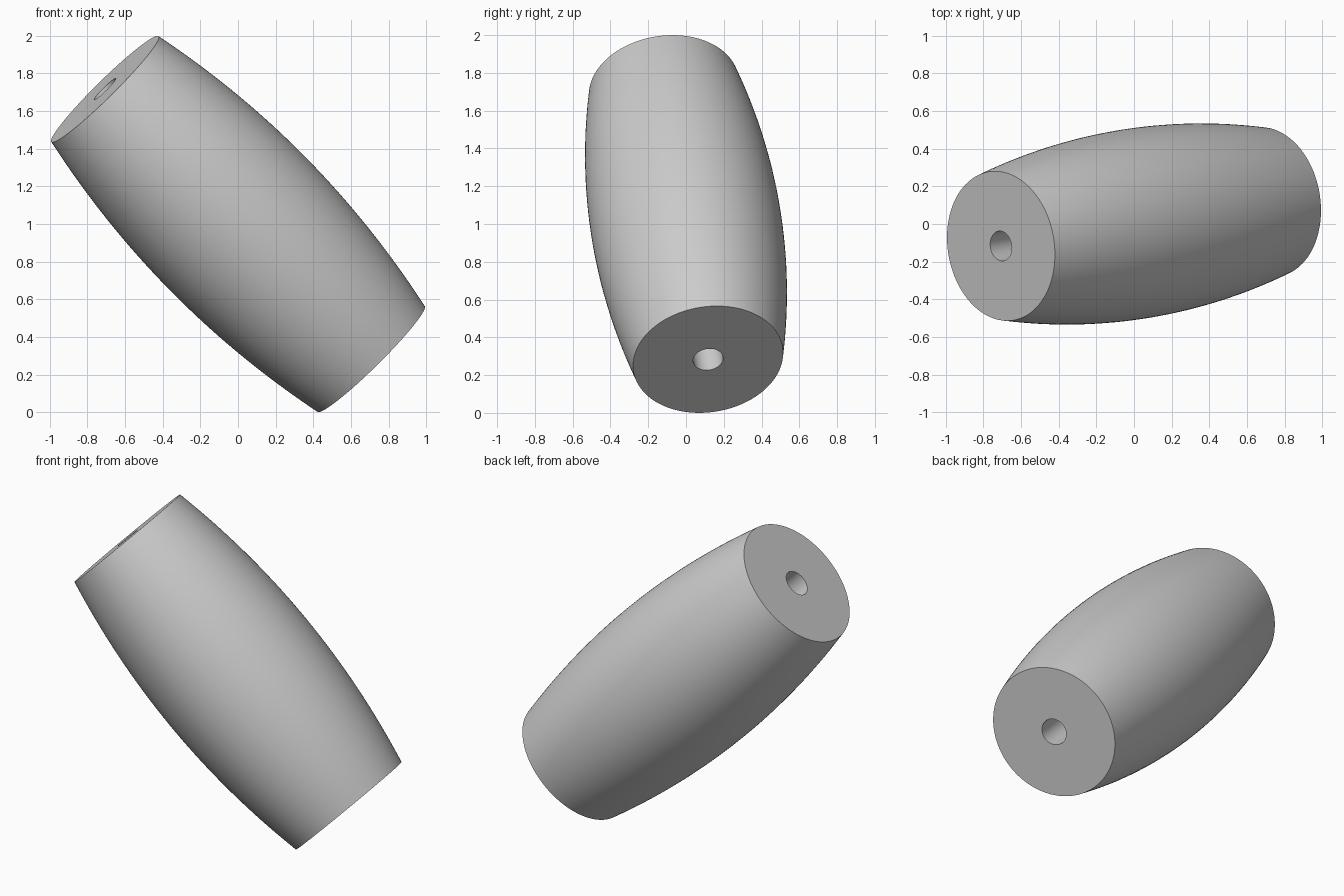
import bpy
import bmesh
import math
from mathutils import Vector

default = bpy.data.objects.get("Cube")
if default:
    bpy.data.objects.remove(default, do_unlink=True)

END_RADIUS = 0.4
MID_RADIUS = 0.505
HOLE_RADIUS = 0.08
HALF_AXIS = Vector((-0.707, -0.117, 0.717))   # from the middle to the upper end
HALF_LENGTH = HALF_AXIS.length
RINGS = 32
SIDES = 128

# One plain grey for the whole part
grey = bpy.data.materials.new("grey")
grey.use_nodes = True
colour = (0.6, 0.6, 0.6, 1)
grey.diffuse_color = colour
grey.node_tree.nodes["Principled BSDF"].inputs["Base Color"].default_value = colour

# Closed half section: bulging outer wall, flat ends and a straight bore
profile = [(HOLE_RADIUS, -HALF_LENGTH)]
for i in range(RINGS + 1):
    t = 2 * i / RINGS - 1
    profile.append((MID_RADIUS - (MID_RADIUS - END_RADIUS) * t * t, t * HALF_LENGTH))
profile.append((HOLE_RADIUS, HALF_LENGTH))

# Revolve the section around the long axis
bm = bmesh.new()
verts = [bm.verts.new((r, 0, z)) for r, z in profile]
edges = [bm.edges.new((verts[i], verts[(i + 1) % len(verts)])) for i in range(len(verts))]
bmesh.ops.spin(bm, geom=verts + edges, cent=(0, 0, 0), axis=(0, 0, 1),
               angle=math.tau, steps=SIDES, use_merge=True)
bmesh.ops.remove_doubles(bm, verts=bm.verts, dist=0.0001)
bmesh.ops.recalc_face_normals(bm, faces=bm.faces)
mesh = bpy.data.meshes.new("barrel_bead")
bm.to_mesh(mesh)
bm.free()
mesh.materials.append(grey)

# Lean the bead along its axis, resting on the ground
bead = bpy.data.objects.new("barrel_bead", mesh)
bpy.context.collection.objects.link(bead)
bead.rotation_euler = HALF_AXIS.to_track_quat("Z", "Y").to_euler()
bead.location = (0, 0, 1)

bpy.ops.object.select_all(action="DESELECT")
bead.select_set(True)
bpy.context.view_layer.objects.active = bead
bpy.ops.object.shade_smooth_by_angle(angle=math.radians(30))
